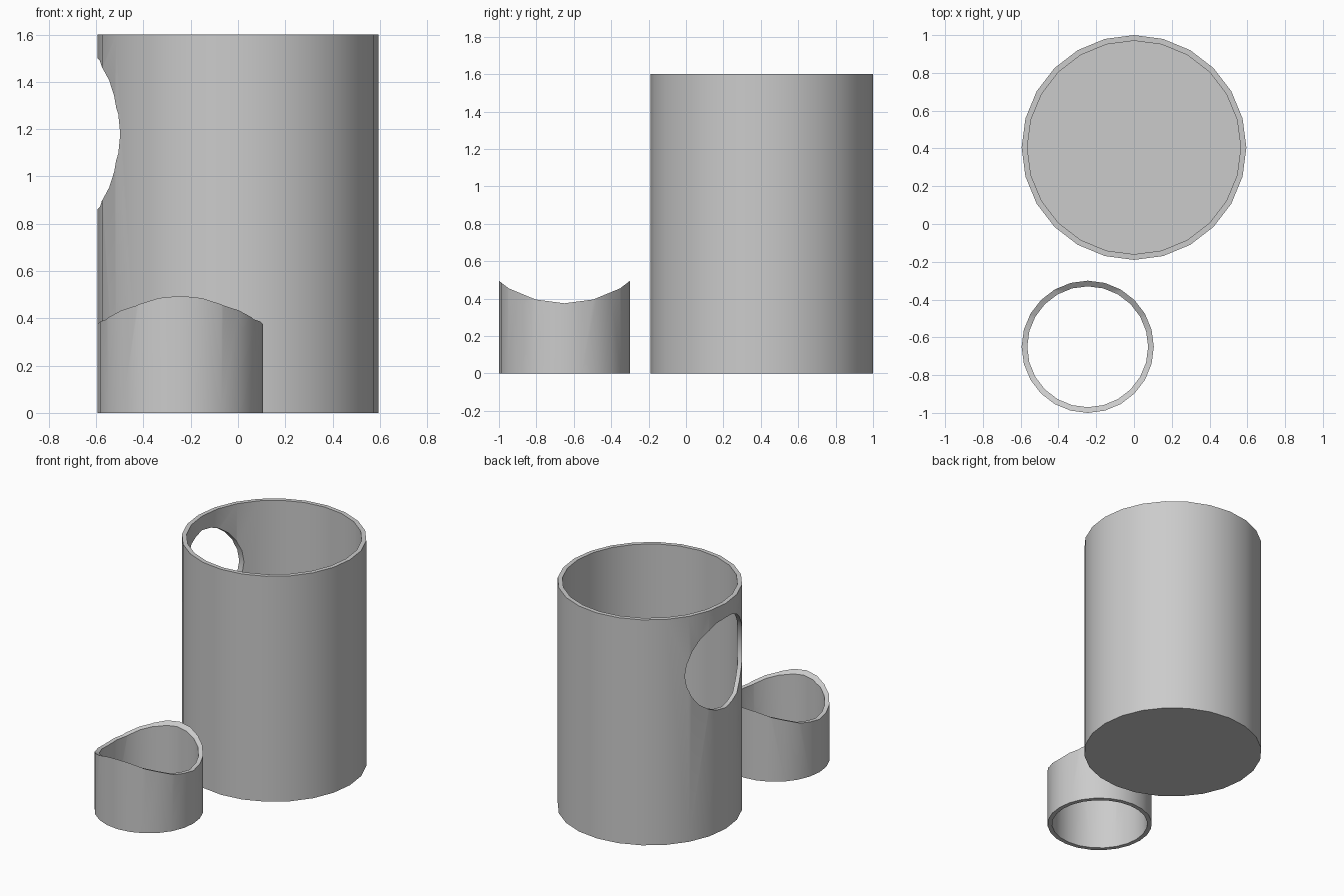
import bpy
from math import radians, pi

cube = bpy.data.objects.get("Cube")
if cube:
    bpy.data.objects.remove(cube, do_unlink=True)

SIDES = 24
WALL = 0.03
BODY_R, BODY_H = 0.595, 1.6
RING_R = 0.35

# One plain grey for everything
grey = bpy.data.materials.new("plain grey")
grey.use_nodes = True
colour = (0.6, 0.6, 0.6, 1)
grey.diffuse_color = colour
grey.node_tree.nodes["Principled BSDF"].inputs["Base Color"].default_value = colour


def cylinder(name, radius, depth, centre, along_x=False):
    bpy.ops.mesh.primitive_cylinder_add(
        vertices=SIDES, radius=radius, depth=depth, location=centre,
        rotation=(0, pi / 2 if along_x else 0, 0))
    obj = bpy.context.object
    obj.name = name
    obj.data.materials.append(grey)
    return obj


def cut(target, cutter):
    cutter.hide_render = True
    mod = target.modifiers.new("cut", "BOOLEAN")
    mod.operation = "DIFFERENCE"
    mod.solver = "EXACT"
    mod.object = cutter
    bpy.ops.object.select_all(action="DESELECT")
    bpy.context.view_layer.objects.active = target
    target.select_set(True)
    bpy.ops.object.modifier_apply(modifier=mod.name)
    bpy.data.objects.remove(cutter, do_unlink=True)


def smooth(obj):
    bpy.ops.object.select_all(action="DESELECT")
    bpy.context.view_layer.objects.active = obj
    obj.select_set(True)
    bpy.ops.object.shade_smooth_by_angle(angle=radians(30))


# Tall cup: hollow with a closed floor and a round hole in its right wall
body_y = 1 - BODY_R
cup = cylinder("tall_cup", BODY_R, BODY_H, (0, body_y, BODY_H / 2))
cut(cup, cylinder("cup_hollow", BODY_R - WALL, BODY_H,
                  (0, body_y, BODY_H / 2 + WALL)))
cut(cup, cylinder("side_hole", RING_R - WALL, 0.8,
                  (-BODY_R, body_y, 1.18), along_x=True))
smooth(cup)

# Short open collar whose top is saddle-cut to fit the cup wall
ring_x, ring_y = RING_R - BODY_R, RING_R - 1
collar = cylinder("saddle_collar", RING_R, 0.8, (ring_x, ring_y, 0.4))
cut(collar, cylinder("collar_bore", RING_R - WALL, 2, (ring_x, ring_y, 0.4)))
cut(collar, cylinder("saddle_cut", BODY_R, 2,
                     (ring_x, ring_y, 0.375 + BODY_R), along_x=True))
smooth(collar)
